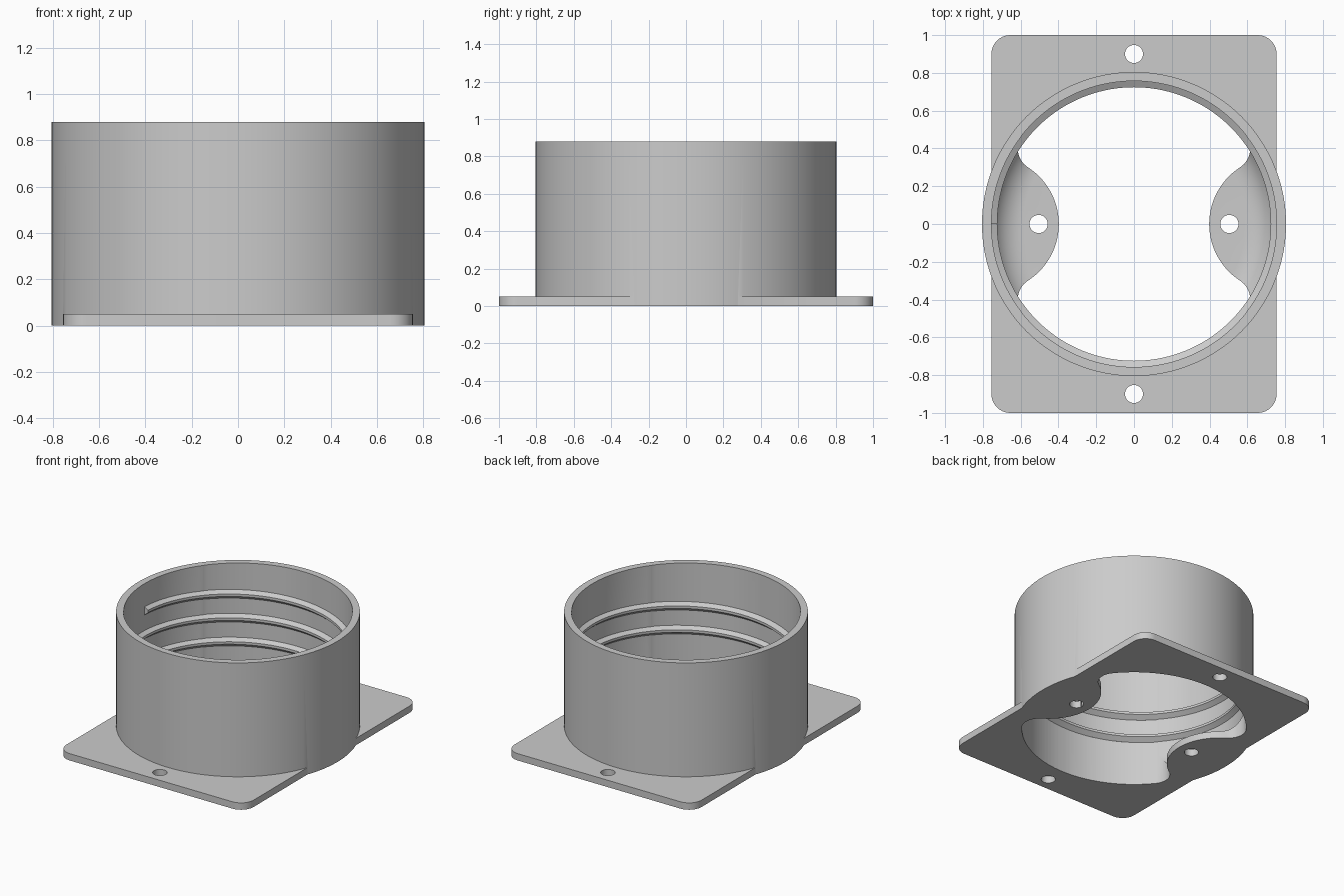
import bpy, bmesh
from math import sin, cos, tau, pi, atan2, sqrt, radians

if "Cube" in bpy.data.objects:
    bpy.data.objects.remove(bpy.data.objects["Cube"])

R_OUT, R_IN, HEIGHT, PLATE = 0.805, 0.757, 0.88, 0.05

grey = bpy.data.materials.new("light_grey")
grey.use_nodes = True
grey.diffuse_color = (0.6, 0.6, 0.6, 1)
grey.node_tree.nodes["Principled BSDF"].inputs["Base Color"].default_value = (0.6, 0.6, 0.6, 1)


def arc(cx, cy, r, a0, a1, n):
    """Points along an arc, both ends included."""
    return [(cx + r * cos(a0 + (a1 - a0) * i / n), cy + r * sin(a0 + (a1 - a0) * i / n))
            for i in range(n + 1)]


def add_object(name, bm):
    bmesh.ops.recalc_face_normals(bm, faces=bm.faces)
    mesh = bpy.data.meshes.new(name)
    bm.to_mesh(mesh)
    bm.free()
    mesh.materials.append(grey)
    obj = bpy.data.objects.new(name, mesh)
    bpy.context.collection.objects.link(obj)
    return obj


def prism(name, outline, z0, z1):
    """Upright prism over a flat outline."""
    bm = bmesh.new()
    face = bm.faces.new([bm.verts.new((x, y, z0)) for x, y in outline])
    top = bmesh.ops.extrude_face_region(bm, geom=[face])["geom"]
    bmesh.ops.translate(bm, vec=(0, 0, z1 - z0),
                        verts=[v for v in top if isinstance(v, bmesh.types.BMVert)])
    return add_object(name, bm)


def sweep(name, rings, closed):
    """Skin a list of closed cross-sections, capped when the path is open."""
    bm = bmesh.new()
    rows = [[bm.verts.new(p) for p in ring] for ring in rings]
    n = len(rows[0])
    for a, b in zip(rows, rows[1:] + (rows[:1] if closed else [])):
        for j in range(n):
            bm.faces.new((a[j], a[(j + 1) % n], b[(j + 1) % n], b[j]))
    if not closed:
        bm.faces.new(rows[0])
        bm.faces.new(rows[-1])
    return add_object(name, bm)


def ring_at(profile, angle, lift=0.0):
    return [(r * cos(angle), r * sin(angle), z + lift) for r, z in profile]


def boolean(obj, other, operation):
    """Apply a boolean and discard the helper."""
    mod = obj.modifiers.new(operation, 'BOOLEAN')
    mod.operation, mod.object, mod.solver = operation, other, 'EXACT'
    graph = bpy.context.evaluated_depsgraph_get()
    mesh = bpy.data.meshes.new_from_object(obj.evaluated_get(graph))
    obj.modifiers.clear()
    obj.data = mesh
    bpy.data.objects.remove(other)


# Base plate with rounded corners
CORNER = 0.1
outline = []
for k, (sx, sy) in enumerate([(1, 1), (-1, 1), (-1, -1), (1, -1)]):
    outline += arc(sx * (0.755 - CORNER), sy * (1 - CORNER), CORNER,
                   k * pi / 2, (k + 1) * pi / 2, 10)
body = prism("flanged_collar", outline, 0, PLATE)

# Collar wall with a coved floor, revolved
COVE = 0.17
wall = R_IN - 0.002
profile = [(0.3, 0), (R_OUT, 0), (R_OUT, HEIGHT), (wall, HEIGHT)]
profile += arc(wall - COVE, PLATE + COVE, COVE, 0, -pi / 2, 10) + [(0.3, PLATE)]
SEG = 144
collar = sweep("collar", [ring_at(profile, tau * i / SEG) for i in range(SEG)], True)
boolean(body, collar, 'UNION')

# Bore that leaves two rounded screw tabs, blended into the circle by fillets
LOBE_X, LOBE_R, FILLET = 0.755, 0.357, 0.12
d0, d1 = R_IN - FILLET, LOBE_R + FILLET
cx = (d0 ** 2 - d1 ** 2 + LOBE_X ** 2) / (2 * LOBE_X)
cy = sqrt(d0 ** 2 - cx ** 2)
a_bore, a_lobe = atan2(cy, cx), atan2(-cy, LOBE_X - cx)
quarter = arc(0, 0, R_IN, pi / 2, a_bore, 20)
quarter += arc(cx, cy, FILLET, a_bore, a_lobe, 14)[1:]
quarter += arc(LOBE_X, 0, LOBE_R, a_lobe + pi, pi, 14)[1:]
half = quarter + [(x, -y) for x, y in quarter[-2::-1]]
bore = half + [(-x, y) for x, y in half[-2:0:-1]]
boolean(body, prism("bore_cutter", bore, -0.1, HEIGHT + 0.1), 'DIFFERENCE')

# Screw holes
for x, y in [(0, 0.9), (0, -0.9), (0.505, 0), (-0.505, 0)]:
    hole = arc(x, y, 0.048, 0, tau, 32)[:-1]
    boolean(body, prism("hole_cutter", hole, -0.1, 0.2), 'DIFFERENCE')

# Internal screw thread, descending from the left-hand side of the opening
PITCH, TURNS, TOP = 0.174, 2.5, 0.685
ridge = [(0.77, -0.035), (R_IN, -0.035), (0.724, -0.008), (0.724, 0.01),
         (R_IN, 0.028), (0.77, 0.028)]
steps = int(SEG * TURNS)
thread = sweep("inner_thread",
               [ring_at(ridge, pi - tau * i / SEG, TOP - PITCH * i / SEG)
                for i in range(steps + 1)], False)

# Smooth curved faces, keep crisp edges
bpy.ops.object.select_all(action='DESELECT')
for obj in (body, thread):
    obj.select_set(True)
bpy.context.view_layer.objects.active = body
bpy.ops.object.shade_smooth_by_angle(angle=radians(25))
